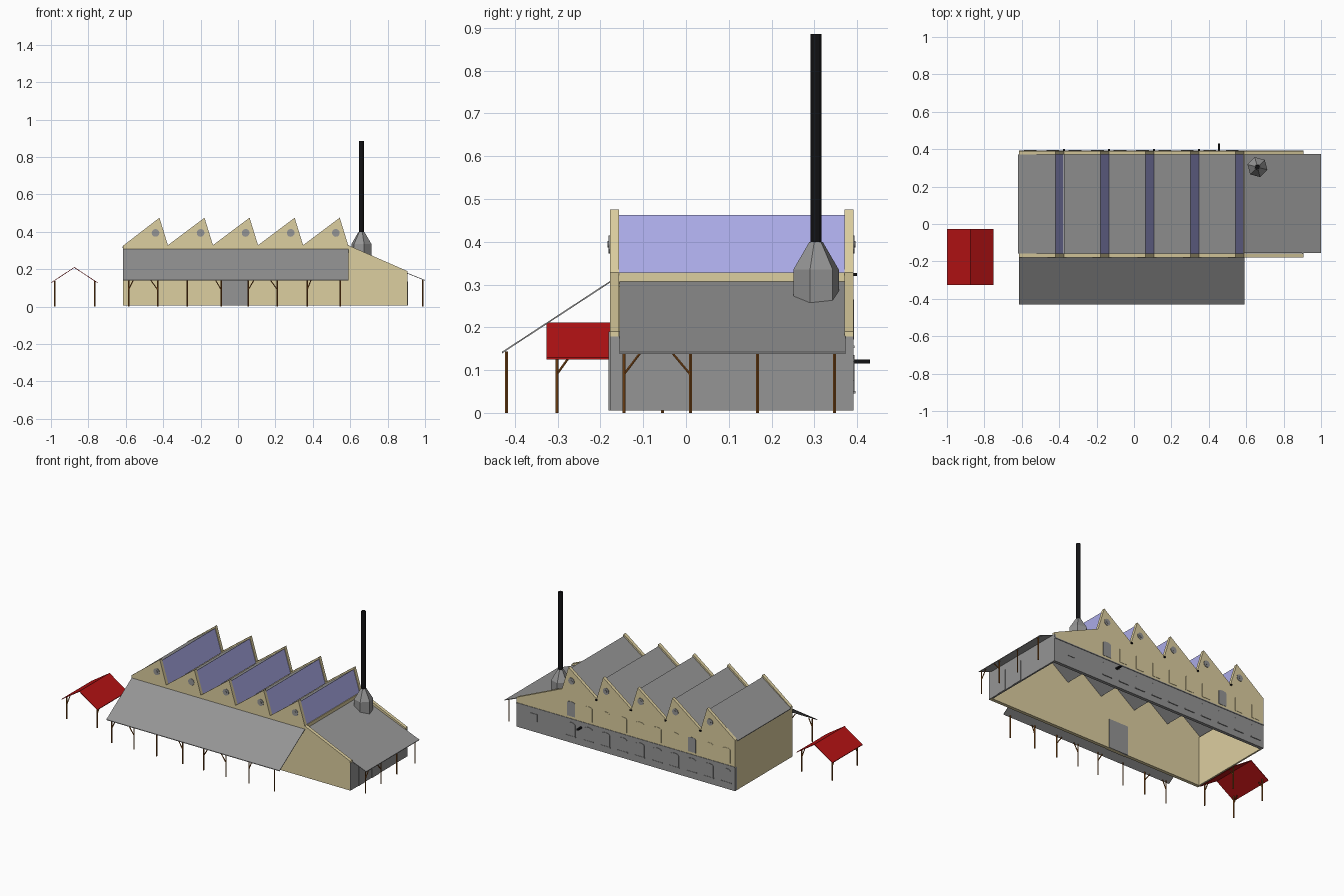
import bpy, bmesh, math
from mathutils import Vector

if "Cube" in bpy.data.objects:
    bpy.data.objects.remove(bpy.data.objects["Cube"])


def material(name, rgb):
    m = bpy.data.materials.new(name)
    m.diffuse_color = (*rgb, 1)
    m.use_nodes = True
    m.node_tree.nodes["Principled BSDF"].inputs["Base Color"].default_value = m.diffuse_color
    return m


GREY = material("grey_metal", (0.30, 0.30, 0.30))
BEIGE = material("beige_wall", (0.72, 0.62, 0.35))
GLASS = material("blue_glass", (0.43, 0.43, 0.85))
RED = material("red_roof", (0.46, 0.006, 0.007))
WOOD = material("brown_wood", (0.26, 0.085, 0.012))
BLACK = material("black_iron", (0.006, 0.006, 0.007))


def loft(name, rings, mat):
    """Closed solid through rings with equal point counts."""
    bm = bmesh.new()
    vs = [[bm.verts.new(p) for p in ring] for ring in rings]
    n = len(vs[0])
    for a, b in zip(vs, vs[1:]):
        for i in range(n):
            j = (i + 1) % n
            bm.faces.new((a[i], a[j], b[j], b[i]))
    bm.faces.new(vs[0][::-1])
    bm.faces.new(vs[-1])
    bmesh.ops.recalc_face_normals(bm, faces=bm.faces)
    me = bpy.data.meshes.new(name)
    bm.to_mesh(me)
    bm.free()
    me.materials.append(mat)
    ob = bpy.data.objects.new(name, me)
    bpy.context.collection.objects.link(ob)
    return ob


def extrude(name, pts, axis, a, b, mat):
    """Extrude a 2D profile along an axis from a to b."""
    place = {"x": lambda p, t: (t, p[0], p[1]),
             "y": lambda p, t: (p[0], t, p[1]),
             "z": lambda p, t: (p[0], p[1], t)}[axis]
    return loft(name, [[place(p, t) for p in pts] for t in (a, b)], mat)


def box(name, x0, x1, y0, y1, z0, z1, mat):
    return extrude(name, [(x0, y0), (x1, y0), (x1, y1), (x0, y1)], "z", z0, z1, mat)


def sheet(name, p, q, axis, a, b, mat, t=0.004):
    """Thin sloping sheet whose top runs from p to q."""
    return extrude(name, [p, q, (q[0], q[1] - t), (p[0], p[1] - t)], axis, a, b, mat)


def beam(name, p, q, r, mat, n=6):
    p, q = Vector(p), Vector(q)
    rot = (q - p).to_track_quat("Z", "Y")
    ring = [rot @ Vector((r * math.cos(k * math.tau / n), r * math.sin(k * math.tau / n), 0))
            for k in range(n)]
    return loft(name, [[p + v for v in ring], [q + v for v in ring]], mat)


def arch(x, w, z0, z1, rise):
    """Rectangle with a curved head."""
    top = [(x + w / 2 * math.cos(k * math.pi / 6), z1 - rise + rise * math.sin(k * math.pi / 6))
           for k in range(7)]
    return [(x - w / 2, z0), (x + w / 2, z0)] + top


def disc(x, z, r, n=12):
    return [(x + r * math.cos(k * math.tau / n), z + r * math.sin(k * math.tau / n))
            for k in range(n)]


# Sawtooth front and back walls
PITCH, FRONT, BACK = 0.241, -0.178, 0.391
teeth = []
for i in range(5):
    teeth += [(-0.42 + PITCH * i, 0.475), (-0.375 + PITCH * i, 0.328)]


def wall_profile(z):
    return [(-0.615, z), (-0.615, 0.325)] + teeth + [(0.905, 0.19), (0.905, z)]


extrude("front_wall", wall_profile(0.006), "y", FRONT, -0.157, BEIGE)
extrude("back_wall_upper", wall_profile(0.155), "y", 0.371, BACK, BEIGE)
box("back_wall_base", -0.615, 0.905, 0.371, BACK, 0.006, 0.155, GREY)
box("back_wall_ledge", -0.615, 0.905, BACK, BACK + 0.003, 0.152, 0.158, GREY)

# End walls
box("left_wall", -0.615, -0.605, -0.157, 0.371, 0.006, 0.315, BEIGE)
box("right_wall", 0.897, 0.907, FRONT, BACK, 0.006, 0.178, GREY)
box("wing_head_wall", 0.58, 0.59, -0.157, 0.371, 0.295, 0.328, BEIGE)
for y0, y1 in ((-0.10, -0.035), (0.03, 0.10)):
    box("wing_door", 0.907, 0.91, y0, y1, 0.006, 0.135, GREY)

# Sawtooth roofs, glazing and round gable windows
for i in range(5):
    d = PITCH * i
    start = -0.62 if i == 0 else -0.616 + d
    sheet("roof_slope", (start, 0.318), (-0.42 + d, 0.462), "y", -0.157, 0.371, GREY)
    extrude("roof_glazing", [(-0.42 + d, 0.462), (-0.376 + d, 0.32),
                             (-0.381 + d, 0.32), (-0.424 + d, 0.459)],
            "y", -0.157, 0.371, GLASS)
    for side, y in ((-1, FRONT), (1, BACK)):
        cx = -0.441 + d
        extrude("round_window", disc(cx, 0.394, 0.021), "y", y, y + side * 0.003, GREY)
        extrude("round_window_hub", disc(cx, 0.394, 0.008), "y", y, y + side * 0.005, GREY)
    if i < 4:
        box("valley_spout", -0.38 + d, -0.37 + d, BACK, 0.40, 0.32, 0.327, BLACK)

# Side wing roof and front awning
sheet("wing_roof", (0.59, 0.307), (1.0, 0.142), "y", -0.155, 0.373, GREY)
sheet("front_awning", (-0.43, 0.143), (FRONT, 0.308), "x", -0.615, 0.59, GREY)

# Front door, shown on both faces of the wall
box("front_door", -0.085, 0.05, FRONT - 0.003, -0.154, 0.006, 0.19, GREY)

# Back windows
for k in range(10):
    x = -0.555 + 0.12 * k
    extrude("arched_window", arch(x, 0.06, 0.05, 0.135, 0.014), "y", BACK, BACK + 0.003, GREY)
    box("window_sill", x - 0.034, x + 0.034, BACK, BACK + 0.005, 0.045, 0.051, GREY)
    mat = GREY if k in (2, 9) else BEIGE
    extrude("upper_window", arch(x, 0.055, 0.172, 0.265, 0.01), "y", BACK, BACK + 0.002, mat)
box("wing_window", 0.76, 0.81, BACK, BACK + 0.003, 0.075, 0.12, GREY)
box("back_pipe", 0.449, 0.461, 0.385, 0.43, 0.116, 0.125, BLACK)

# Chimney
rings = []
for r, z in ((0.055, 0.252), (0.055, 0.335), (0.016, 0.40)):
    rings.append([(0.66 + r * math.cos(math.radians(45 + 60 * k)),
                   0.304 + r * math.sin(math.radians(45 + 60 * k)), z) for k in range(6)])
loft("chimney_base", rings, GREY)
beam("chimney_pipe", (0.66, 0.304, 0.395), (0.66, 0.304, 0.886), 0.013, BLACK, 12)

# Awning posts with braces (x, brace offset)
for x, b in ((-0.585, 0.025), (-0.43, -0.036), (-0.272, 0), (-0.09, -0.03),
             (0.055, 0.03), (0.21, -0.036), (0.37, 0.02), (0.548, 0)):
    beam("awning_post", (x, -0.42, 0), (x, -0.42, 0.143), 0.004, WOOD)
    if b:
        beam("awning_brace", (x, -0.42, 0.09), (x + b, -0.42, 0.141), 0.003, WOOD)

# Wing posts with braces
for y, b in ((-0.145, 0.038), (0.01, -0.042), (0.167, 0), (0.347, 0)):
    beam("wing_post", (0.988, y, 0), (0.988, y, 0.143), 0.004, WOOD)
    if b:
        beam("wing_brace", (0.988, y, 0.09), (0.988, y + b, 0.14), 0.003, WOOD)

# Open red shelter
for s in (-1, 1):
    sheet("shelter_roof", (-0.875 + s * 0.125, 0.129), (-0.875, 0.211),
          "y", -0.326, -0.026, RED)
    for y, b in ((-0.302, 0.03), (-0.055, -0.03)):
        x = -0.873 + s * 0.106
        beam("shelter_post", (x, y, 0), (x, y, 0.138), 0.004, WOOD)
        beam("shelter_brace", (x, y, 0.09), (x, y + b, 0.132), 0.003, WOOD)
